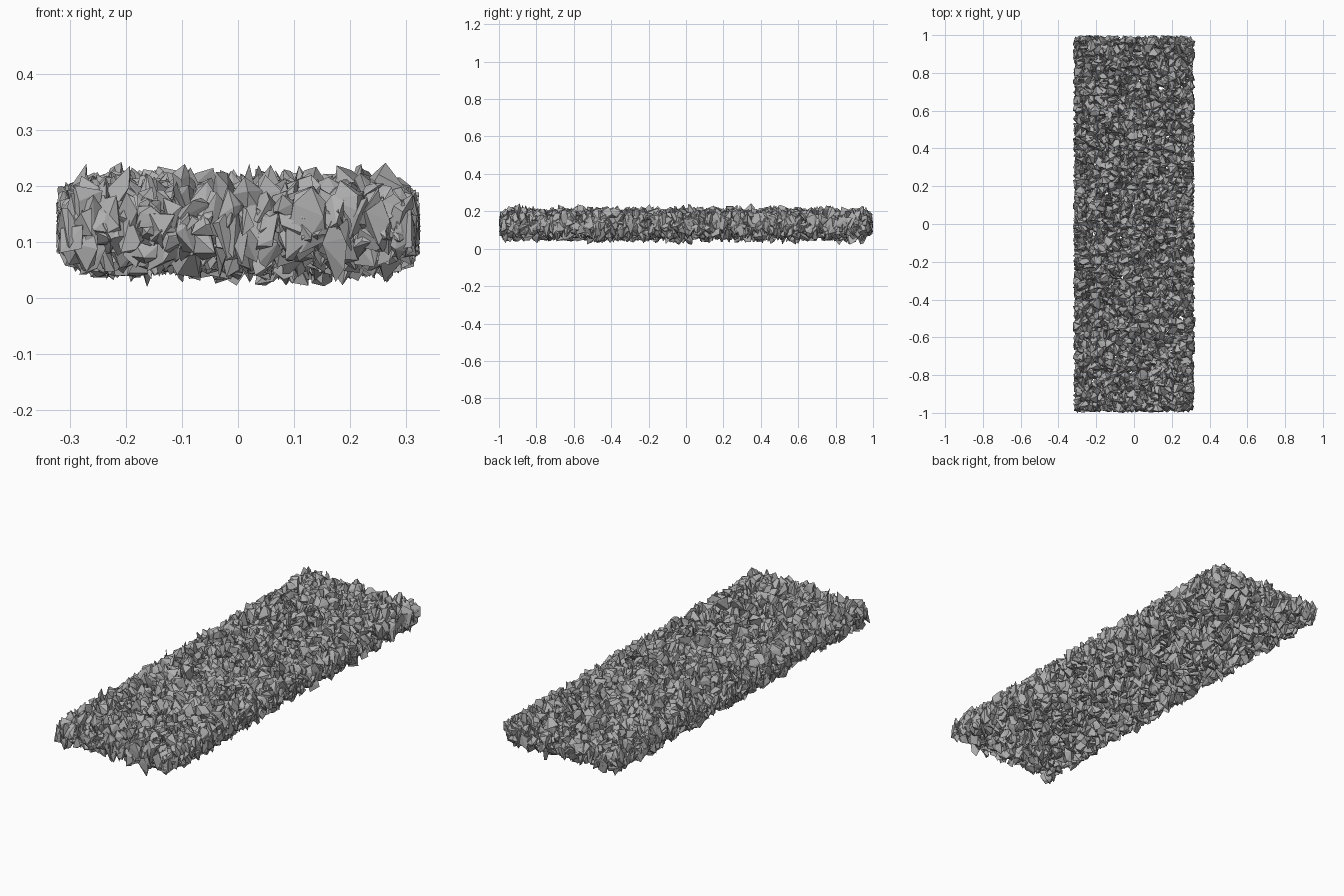
import bpy, bmesh, math, random
from mathutils import Vector, Matrix, Euler

random.seed(11)
cube = bpy.data.objects.get("Cube")
if cube:
    bpy.data.objects.remove(cube, do_unlink=True)

HALF_W, HALF_L, HALF_H = 0.325, 1.0, 0.131
COLS, ROWS, LAYERS = 18, 56, 4

stone = bpy.data.materials.new("stone grey")
stone.use_nodes = True
stone.diffuse_color = (0.43, 0.43, 0.43, 1)
stone.node_tree.nodes["Principled BSDF"].inputs["Base Color"].default_value = stone.diffuse_color


def rock_shape():
    """Angular chip: the convex hull of a few scattered points."""
    bm = bmesh.new()
    for _ in range(random.randint(7, 10)):
        d = Vector([random.gauss(0, 1) for _ in range(3)]).normalized()
        bm.verts.new(d * random.uniform(0.75, 1.15))
    bmesh.ops.convex_hull(bm, input=bm.verts[:])
    bmesh.ops.delete(bm, geom=[v for v in bm.verts if not v.link_faces], context='VERTS')
    bmesh.ops.recalc_face_normals(bm, faces=bm.faces[:])
    bm.verts.index_update()
    shape = ([v.co.copy() for v in bm.verts], [[v.index for v in f.verts] for f in bm.faces])
    bm.free()
    return shape


def keep_inside(points, axis, limit):
    """Slide a rock back so it ends flush with the side of the bed."""
    hi, lo = max(p[axis] for p in points), min(p[axis] for p in points)
    shift = min(0, limit - hi) + max(0, -limit - lo)
    for p in points:
        p[axis] += shift


def spread(i, count, half, jitter):
    return ((i + 0.5) / count * 2 - 1) * half + random.uniform(-jitter, jitter)


# Rocks packed in layers, tumbled and stretched upright, thinning towards the rim
shapes = [rock_shape() for _ in range(40)]
verts, faces = [], []
for k in range(LAYERS):
    for j in range(ROWS):
        for i in range(COLS):
            points, polys = random.choice(shapes)
            turn = Euler([random.uniform(0, math.tau) for _ in range(3)]).to_matrix()
            r = random.uniform(0.025, 0.038)
            form = Matrix.Diagonal((r, r, r * random.uniform(1.1, 1.8))) @ turn
            x = spread(i, COLS, HALF_W, 0.014)
            y = spread(j, ROWS, HALF_L, 0.014)
            rim = max(0, min(HALF_W - abs(x), HALF_L - abs(y)))
            depth = 0.055 * min(1, 0.3 + rim / 0.09)
            centre = Vector((x, y, spread(k, LAYERS, depth, 0.01)))
            rock = [form @ p + centre for p in points]
            keep_inside(rock, 0, HALF_W - random.uniform(0, 0.014))
            keep_inside(rock, 1, HALF_L - random.uniform(0, 0.014))
            keep_inside(rock, 2, HALF_H)
            start = len(verts)
            verts += [p + Vector((0, 0, HALF_H)) for p in rock]
            faces += [[start + n for n in poly] for poly in polys]

mesh = bpy.data.meshes.new("gravel_bed")
mesh.from_pydata(verts, [], faces)
mesh.materials.append(stone)
mesh.update()
bed = bpy.data.objects.new("gravel_bed", mesh)
bpy.context.collection.objects.link(bed)
